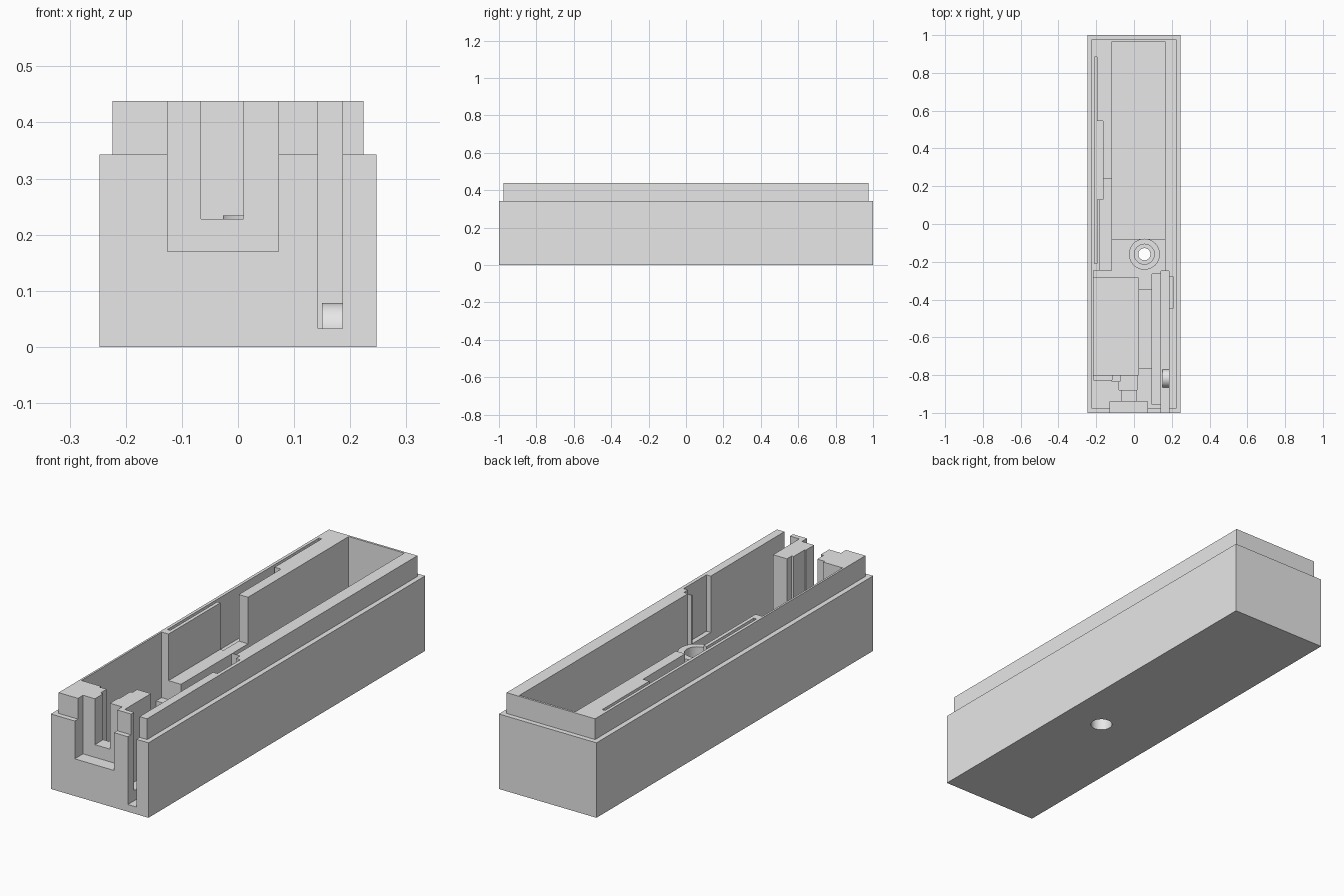
import bpy, bmesh

if "Cube" in bpy.data.objects:
    bpy.data.objects.remove(bpy.data.objects["Cube"], do_unlink=True)

grey = bpy.data.materials.new("light_grey_plastic")
grey.use_nodes = True
grey.diffuse_color = (0.8, 0.8, 0.8, 1)
grey.node_tree.nodes["Principled BSDF"].inputs["Base Color"].default_value = (0.8, 0.8, 0.8, 1)

TOP = 0.438      # rim height
OVER = 0.6       # cutters rise past the rim
WALL = 0.033     # floor thickness


def add_object(name, bm):
    mesh = bpy.data.meshes.new(name)
    bm.to_mesh(mesh)
    bm.free()
    mesh.materials.append(grey)
    obj = bpy.data.objects.new(name, mesh)
    bpy.context.scene.collection.objects.link(obj)
    return obj


def box(name, x0, x1, y0, y1, z0, z1):
    bm = bmesh.new()
    bmesh.ops.create_cube(bm, size=2)
    for v in bm.verts:
        v.co = (x1 if v.co.x > 0 else x0, y1 if v.co.y > 0 else y0, z1 if v.co.z > 0 else z0)
    return add_object(name, bm)


def cylinder(name, radius, z0, z1, x=0.055, y=-0.16):
    bm = bmesh.new()
    bmesh.ops.create_cone(bm, cap_ends=True, segments=48, radius1=radius, radius2=radius, depth=z1 - z0)
    bmesh.ops.translate(bm, verts=bm.verts, vec=(x, y, (z0 + z1) / 2))
    return add_object(name, bm)


def combine(target, tool, operation):
    """Apply one boolean and discard the tool."""
    tool.hide_render = True
    mod = target.modifiers.new("bool", 'BOOLEAN')
    mod.operation = operation
    mod.solver = 'EXACT'
    mod.object = tool
    graph = bpy.context.evaluated_depsgraph_get()
    result = bpy.data.meshes.new_from_object(target.evaluated_get(graph))
    target.modifiers.remove(mod)
    target.data = result
    bpy.data.objects.remove(tool, do_unlink=True)


# Outer case with a stepped-in lip
case = box("case_body", -0.247, 0.247, -1, 1, 0, 0.343)
combine(case, box("lip", -0.224, 0.224, -0.977, 0.977, 0.2, TOP), 'UNION')

# Pockets: x range, y range, floor height
pockets = {
    "rear_bay": (-0.117, 0.165, -0.08, 0.967, WALL),
    "screw_bay": (-0.117, 0.165, -0.245, -0.07, 0.138),
    "screw_bay_front": (0.025, 0.143, -0.265, -0.24, 0.138),
    "screw_bay_side": (0.025, 0.095, -0.35, -0.24, 0.138),
    "wire_channel": (-0.18, -0.11, -0.25, 0.13, 0.225),
    "wire_channel_rear": (-0.164, -0.11, 0.12, 0.24, 0.225),
    "switch_pocket": (-0.196, -0.164, 0.13, 0.545, 0.2),
    "thin_slit": (-0.21, -0.196, -0.21, 0.885, 0.2),
    "motor_bay": (-0.215, 0.025, -0.8, -0.285, 0.06),
    "motor_rear_ledge": (-0.215, 0.025, -0.29, -0.245, 0.138),
    "motor_front_ledge": (-0.215, -0.117, -0.825, -0.79, 0.1),
    "motor_front_tab": (-0.117, -0.075, -0.835, -0.79, 0.12),
    "gear_channel": (0.02, 0.095, -0.765, -0.35, 0.1),
    "board_strip": (0.095, 0.143, -0.955, -0.265, 0.08),
    "board_slot": (0.143, 0.186, -1.1, -0.25, WALL),
    "side_pocket": (0.18, 0.208, -0.445, -0.28, 0.18),
    "shaft_collar": (-0.08, 0.015, -0.88, -0.79, 0.2),
    "shaft_notch": (-0.066, 0.01, -0.95, -0.87, 0.228),
    "front_notch": (-0.126, 0.072, -1.1, -0.94, 0.17),
}
for name, (x0, x1, y0, y1, floor) in pockets.items():
    combine(case, box(name, x0, x1, y0, y1, floor, OVER), 'DIFFERENCE')

# Screw boss with stepped bore through the floor
combine(case, cylinder("boss", 0.082, 0.02, 0.234), 'UNION')
combine(case, cylinder("bore", 0.032, -0.1, OVER), 'DIFFERENCE')
combine(case, cylinder("top_counterbore", 0.053, 0.18, OVER), 'DIFFERENCE')
combine(case, cylinder("bottom_counterbore", 0.047, -0.1, 0.06), 'DIFFERENCE')

# Rounded detent on the floor of the board slot
bm = bmesh.new()
bmesh.ops.create_cone(bm, cap_ends=True, segments=48, radius1=0.048, radius2=0.048, depth=0.04)
for v in bm.verts:
    v.co = (0.17 + v.co.z, -0.818 + v.co.y, 0.03 + v.co.x)
bmesh.ops.bisect_plane(bm, geom=bm.verts[:] + bm.edges[:] + bm.faces[:],
                       plane_co=(0, 0, 0.03), plane_no=(0, 0, -1), clear_outer=True)
bmesh.ops.holes_fill(bm, edges=bm.edges[:])
bmesh.ops.recalc_face_normals(bm, faces=bm.faces[:])
detent = add_object("slot_detent", bm)

# Smooth the round surfaces, keep edges crisp
bpy.ops.object.select_all(action='DESELECT')
for obj in (case, detent):
    obj.select_set(True)
bpy.context.view_layer.objects.active = case
bpy.ops.object.shade_smooth_by_angle(angle=0.5)
